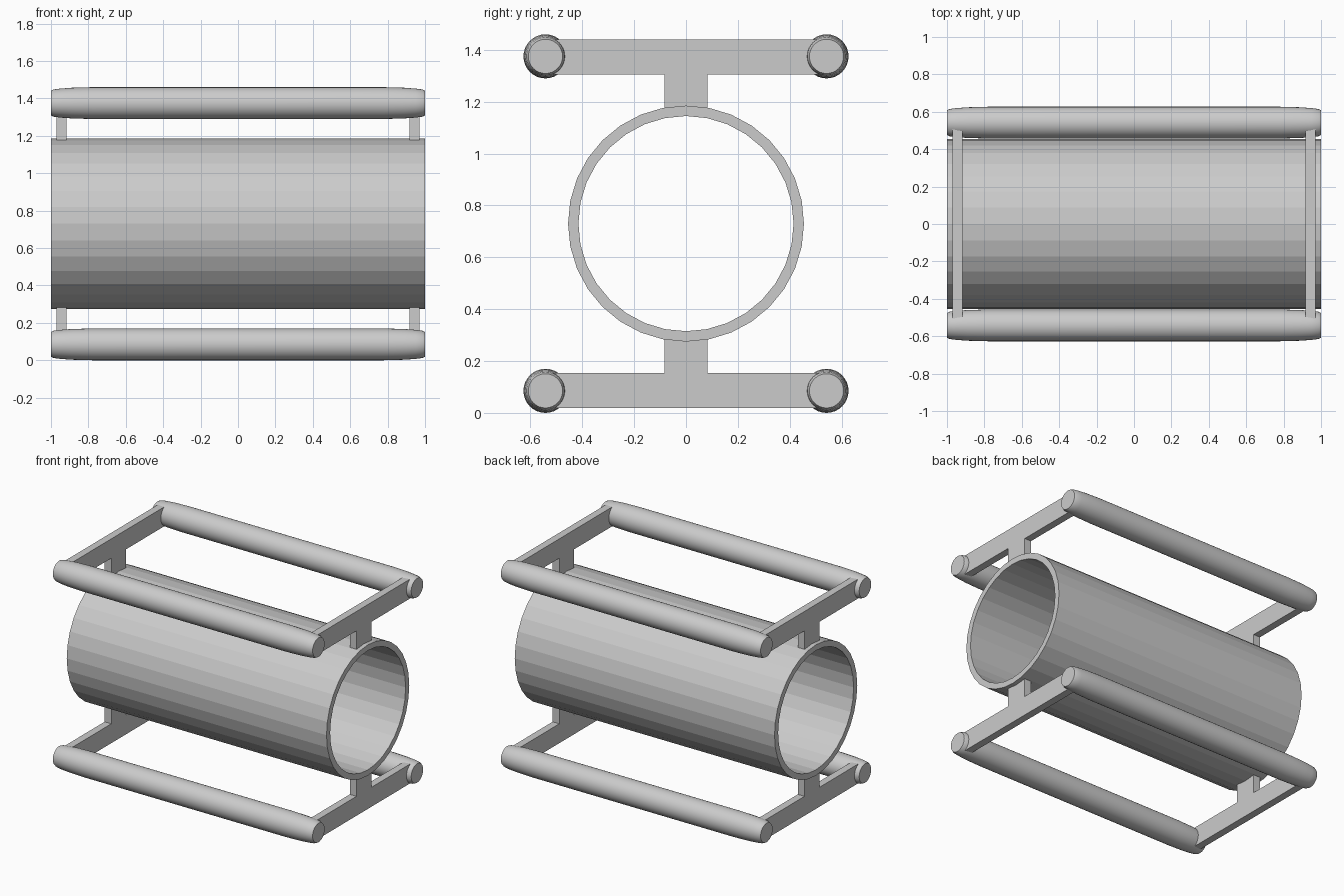
import bpy, bmesh, math

if "Cube" in bpy.data.objects:
    bpy.data.objects.remove(bpy.data.objects["Cube"])

MID_Z = 0.73      # height of the tube axis
SIDES = 32


def finish(name, bm):
    bmesh.ops.recalc_face_normals(bm, faces=bm.faces[:])
    mesh = bpy.data.meshes.new(name)
    bm.to_mesh(mesh)
    bm.free()
    ob = bpy.data.objects.new(name, mesh)
    bpy.context.collection.objects.link(ob)
    return ob


def lathe_x(name, profile, centre, closed=False):
    """Revolve (x, radius) points around an axis parallel to x."""
    bm = bmesh.new()
    rings = []
    for x, r in profile:
        rings.append([bm.verts.new((x, centre[0] + r * math.sin(2 * math.pi * i / SIDES),
                                    centre[1] + r * math.cos(2 * math.pi * i / SIDES)))
                      for i in range(SIDES)])
    pairs = list(zip(rings, rings[1:]))
    if closed:
        pairs.append((rings[-1], rings[0]))
    else:
        bm.faces.new(rings[0])
        bm.faces.new(rings[-1])
    for a, b in pairs:
        for i in range(SIDES):
            j = (i + 1) % SIDES
            bm.faces.new((a[i], a[j], b[j], b[i]))
    return finish(name, bm)


def t_bracket(name, x0, x1, side):
    """T-shaped plate: crossbar between rods, stem down to the tube."""
    half = [(0.082, 0.437), (0.082, 0.576), (0.54, 0.576), (0.54, 0.711)]
    outline = half + [(-y, z) for y, z in reversed(half)]
    bm = bmesh.new()
    face = bm.faces.new([bm.verts.new((x0, y, MID_Z + side * z)) for y, z in outline])
    ext = bmesh.ops.extrude_face_region(bm, geom=[face], use_keep_orig=True)
    moved = [g for g in ext["geom"] if isinstance(g, bmesh.types.BMVert)]
    bmesh.ops.translate(bm, verts=moved, vec=(x1 - x0, 0, 0))
    return finish(name, bm)


# Open main tube
lathe_x("main_tube", [(-1, 0.455), (1, 0.455), (1, 0.415), (-1, 0.415)],
        (0, MID_Z), closed=True)

# Four rods with softly tapered ends
taper = [(1.0, 0.066), (0.985, 0.073), (0.95, 0.0775), (0.89, 0.082), (0.78, 0.085)]
rod_profile = [(-x, r) for x, r in taper] + list(reversed(taper))
for level, side in (("upper", 1), ("lower", -1)):
    for where, y in (("front", -0.542), ("back", 0.542)):
        rod = lathe_x(f"{level}_{where}_rod", rod_profile, (y, MID_Z + side * 0.645))
        bpy.ops.object.select_all(action='DESELECT')
        rod.select_set(True)
        bpy.context.view_layer.objects.active = rod
        bpy.ops.object.shade_smooth_by_angle(angle=math.radians(30))

    # Brackets at both ends
    t_bracket(f"{level}_left_bracket", -0.97, -0.918, side)
    t_bracket(f"{level}_right_bracket", 0.918, 0.97, side)
